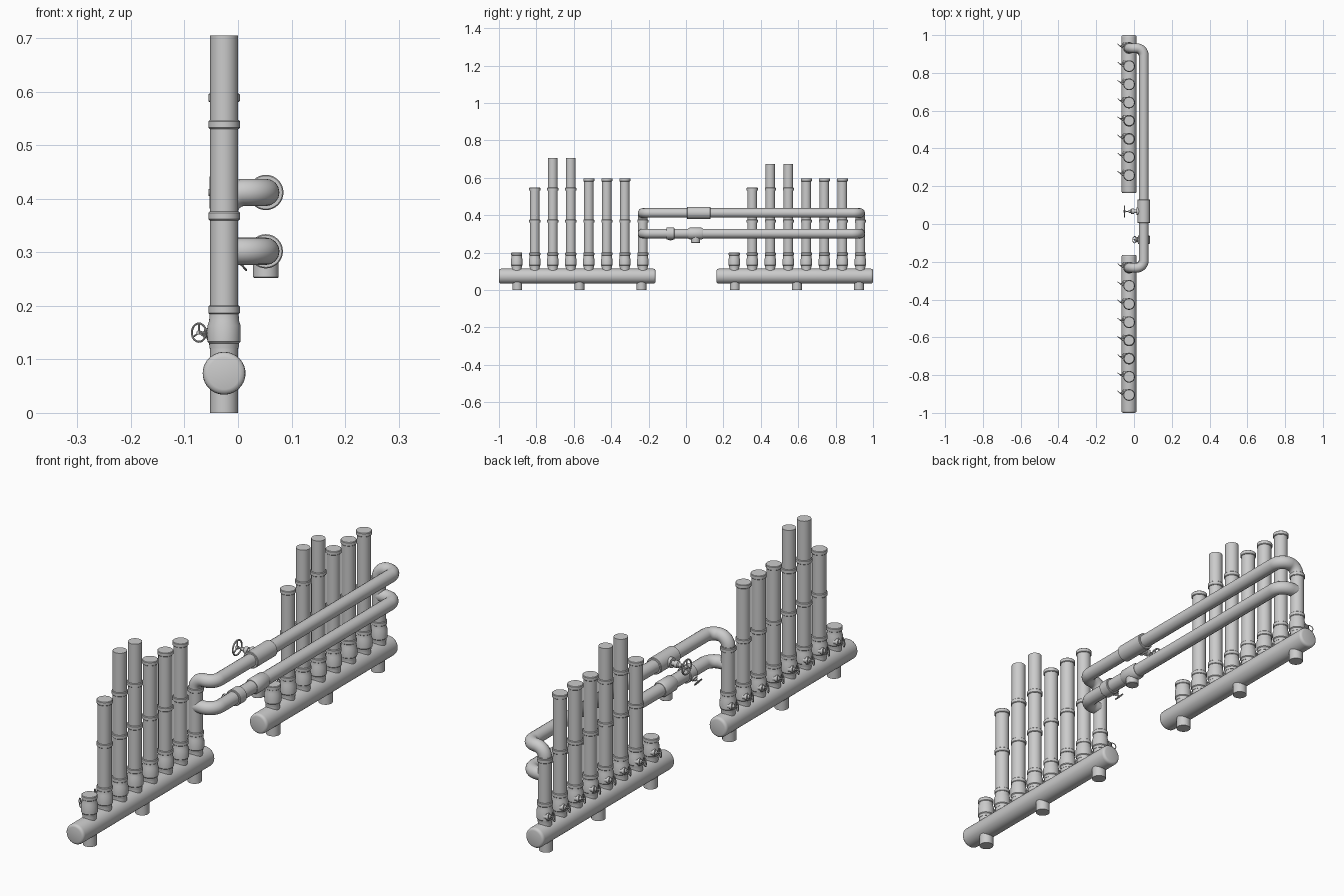
import bpy, bmesh, math
from mathutils import Vector, Matrix

if "Cube" in bpy.data.objects:
    bpy.data.objects.remove(bpy.data.objects["Cube"])

PX = -0.026      # x of the manifolds and risers
CX = 0.052       # x of the crossover pipes
R = 0.026        # pipe radius


def orient(axis):
    return Vector(axis).to_track_quat('Z', 'Y').to_matrix().to_4x4()


def finish(name, bm, mat):
    bmesh.ops.recalc_face_normals(bm, faces=bm.faces)
    me = bpy.data.meshes.new(name)
    bm.to_mesh(me)
    bm.free()
    me.transform(mat)
    ob = bpy.data.objects.new(name, me)
    bpy.context.collection.objects.link(ob)
    return ob


def lathe(name, profile, loc, axis=(0, 0, 1), seg=32):
    """Revolve (radius, height) points about an axis, with flat end caps."""
    bm = bmesh.new()
    rings = [[bm.verts.new((r * math.cos(2 * math.pi * i / seg),
                            r * math.sin(2 * math.pi * i / seg), h))
              for i in range(seg)] for r, h in profile]
    for a, b in zip(rings, rings[1:]):
        for i in range(seg):
            j = (i + 1) % seg
            bm.faces.new((a[i], a[j], b[j], b[i]))
    bm.faces.new(rings[0])
    bm.faces.new(rings[-1])
    return finish(name, bm, Matrix.Translation(loc) @ orient(axis))


def collar(name, loc, r=0.0295, h=0.016, axis=(0, 0, 1)):
    c = 0.002
    return lathe(name, [(r - c, 0), (r, c), (r, h - c), (r - c, h)], loc, axis)


def fillet(pts, rad, n=10):
    pts = [Vector(p) for p in pts]
    out = [pts[0]]
    for a, b, c in zip(pts, pts[1:], pts[2:]):
        p, q = b + (a - b).normalized() * rad, b + (c - b).normalized() * rad
        centre = p + q - b
        for k in range(n + 1):
            t = k / n * math.pi / 2
            out.append(centre + (p - centre) * math.cos(t) + (q - centre) * math.sin(t))
    return out + [pts[-1]]


def tube(name, pts, r):
    """Round pipe swept along a path."""
    cu = bpy.data.curves.new(name + "_path", 'CURVE')
    cu.dimensions = '3D'
    cu.bevel_depth = r
    cu.bevel_resolution = 6
    cu.use_fill_caps = True
    sp = cu.splines.new('POLY')
    sp.points.add(len(pts) - 1)
    for s, p in zip(sp.points, pts):
        s.co = (*p, 1)
    tmp = bpy.data.objects.new(name + "_path", cu)
    bpy.context.collection.objects.link(tmp)
    me = bpy.data.meshes.new_from_object(tmp.evaluated_get(bpy.context.evaluated_depsgraph_get()))
    bpy.data.objects.remove(tmp)
    ob = bpy.data.objects.new(name, me)
    bpy.context.collection.objects.link(ob)
    return ob


def handwheel(name, loc, axis, rad):
    """Rim, three spokes and a hub."""
    m = Matrix.Translation(loc) @ orient(axis)
    t = rad * 0.1
    bm = bmesh.new()
    rows = [[bm.verts.new(((rad - t + t * math.cos(v)) * math.cos(u),
                           (rad - t + t * math.cos(v)) * math.sin(u), t * math.sin(v)))
             for v in [k * math.pi / 4 for k in range(8)]]
            for u in [k * math.pi / 14 for k in range(28)]]
    for i in range(28):
        for j in range(8):
            a, b = rows[i], rows[(i + 1) % 28]
            bm.faces.new((a[j], b[j], b[(j + 1) % 8], a[(j + 1) % 8]))
    finish(name + "_rim", bm, m)
    for k in range(3):
        a = math.pi / 2 + k * 2 * math.pi / 3
        d = m.to_3x3() @ Vector((math.cos(a), math.sin(a), 0))
        lathe(name + "_spoke", [(t * 0.9, 0), (t * 0.9, rad - t)], loc, d, 8)
    lathe(name + "_hub", [(t * 2, -t * 1.5), (t * 2, t * 1.5)], loc, axis, 12)


def valve_stem(name, start, wheel, axis, rad):
    """Bonnet and spindle from the valve body to its handwheel."""
    s, w = Vector(start), Vector(wheel)
    d = w - s
    L = d.length
    lathe(name + "_bonnet", [(0.010, 0), (0.010, L * .3), (0.014, L * .3), (0.014, L * .5),
                             (0.009, L * .55), (0.007, L * .7)], s, d, 12)
    lathe(name + "_spindle", [(0.003, L * .6), (0.003, L * 1.04)], s, d, 10)
    handwheel(name + "_wheel", wheel, axis, rad)


def bank(tag, y0, tall):
    """One manifold with feet, valves and stand pipes."""
    L = 0.837
    lathe(tag + "_manifold", [(0.030, 0), (0.036, 0.002), (0.039, 0.006), (0.040, 0.012),
                              (0.040, L - 0.012), (0.039, L - 0.006), (0.036, L - 0.002),
                              (0.030, L)], (PX, y0, 0.074), (0, 1, 0), 40)
    for k in range(3):
        lathe(tag + "_foot", [(R, 0), (R, 0.06)], (PX, y0 + 0.098 + 0.332 * k, 0))
    heights = [0.2, 0.545, tall, tall, 0.597, 0.597, 0.597, 0.38]
    for i, h in enumerate(heights):
        y = y0 + 0.095 + 0.0963 * i
        lathe(tag + "_pipe", [(R, 0.08), (R, h)], (PX, y, 0))
        lathe(tag + "_valve_body", [(0.027, 0.12), (0.028, 0.13), (0.031, 0.133), (0.031, 0.163),
                                    (0.028, 0.172), (0.027, 0.186)], (PX, y, 0))
        rings = [0.185] + ([0.36] if h > 0.3 else [])
        if h > 0.5:
            rings.append(0.581 if h == 0.597 else 0.531)
        for z in rings:
            collar(tag + "_collar", (PX, y, z))
        valve_stem(tag + "_valve", (PX - 0.012, y + 0.020, 0.148),
                   (-0.073, y + 0.010, 0.15), (-0.63, -0.78, 0), 0.019)


bank("front_bank", -1.0, 0.705)
bank("back_bank", 0.163, 0.675)

# Crossover pipes between the last riser of each bank
ya, yb = -0.232, 0.931
tube("upper_crossover", fillet([(PX, ya, 0.36), (PX, ya, 0.412), (CX, ya, 0.412),
                                (CX, yb, 0.412), (PX, yb, 0.412), (PX, yb, 0.36)], 0.0385), 0.0255)
tube("lower_crossover", fillet([(PX, ya, 0.302), (CX, ya, 0.302),
                                (CX, yb, 0.302), (PX, yb, 0.302)], 0.045), 0.0255)

# Upper valve: long sleeve with a side branch and a large handwheel
collar("upper_valve_sleeve", (CX, 0.005, 0.412), 0.033, 0.125, (0, 1, 0))
lathe("upper_valve_branch", [(0.02, 0), (0.02, 0.04)], (CX, 0.067, 0.412), (-1, 0, 0))
valve_stem("upper_valve", (0.022, 0.067, 0.412), (-0.05, 0.067, 0.412), (-1, 0, 0), 0.032)

# Lower valve: short sleeve with a small wheel, then a drain tee
collar("lower_valve_sleeve", (CX, -0.105, 0.302), 0.032, 0.043, (0, 1, 0))
valve_stem("lower_valve", (0.032, -0.083, 0.298), (0.004, -0.083, 0.280), (-0.7, 0, -0.6), 0.019)
lathe("drain_tee_body", [(0.027, 0), (0.031, 0.008), (0.031, 0.072), (0.027, 0.08)],
      (CX, 0.012, 0.302), (0, 1, 0))
lathe("drain_tee_outlet", [(0.022, 0.252), (0.024, 0.254), (0.024, 0.302)], (CX, 0.052, 0))

# Smooth shading with sharp edges kept
bpy.ops.object.select_all(action='SELECT')
bpy.context.view_layer.objects.active = bpy.context.selected_objects[0]
bpy.ops.object.shade_smooth_by_angle(angle=math.radians(35))
